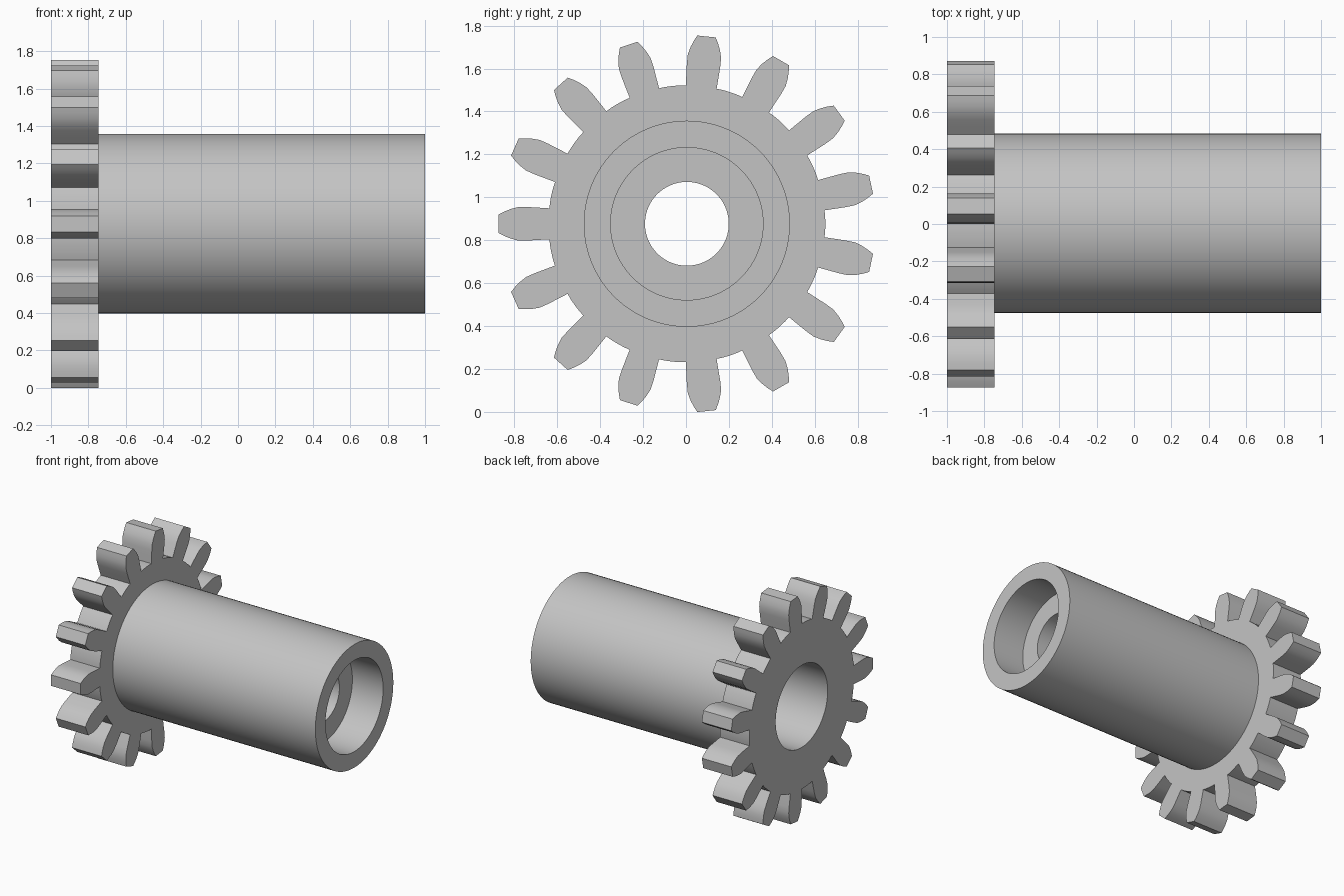
import bpy, bmesh, math
from mathutils import Vector

if "Cube" in bpy.data.objects:
    bpy.data.objects.remove(bpy.data.objects["Cube"])

AXIS_Y, AXIS_Z = 0.004, 0.877
TEETH, SEGMENTS = 15, 96
BORE, ROOT = 0.32, 0.645
GEAR_BACK, GEAR_FRONT = -1.0, -0.746

grey = bpy.data.materials.new("plain grey")
grey.use_nodes = True
colour = (0.55, 0.55, 0.55, 1)
grey.diffuse_color = colour
grey.node_tree.nodes["Principled BSDF"].inputs["Base Color"].default_value = colour


def finish(bm, name):
    """Turn a bmesh into a grey object with smooth curves and sharp edges."""
    bmesh.ops.recalc_face_normals(bm, faces=bm.faces)
    mesh = bpy.data.meshes.new(name)
    bm.to_mesh(mesh)
    bm.free()
    mesh.materials.append(grey)
    obj = bpy.data.objects.new(name, mesh)
    bpy.context.collection.objects.link(obj)
    obj.location = (0, AXIS_Y, AXIS_Z)
    bpy.ops.object.select_all(action="DESELECT")
    obj.select_set(True)
    bpy.context.view_layer.objects.active = obj
    bpy.ops.object.shade_smooth_by_angle(angle=math.radians(20))
    return obj


def polar(x, radius, angle):
    return Vector((x, radius * math.cos(angle), radius * math.sin(angle)))


def loop(bm, points):
    verts = [bm.verts.new(p) for p in points]
    return [bm.edges.new((a, b)) for a, b in zip(verts, verts[1:] + verts[:1])]


# Gear wheel: one tooth flank as (distance from axis, half width), mirrored
flank = [(0.64, 0.072), (0.69, 0.075), (0.74, 0.078), (0.785, 0.078),
         (0.82, 0.069), (0.85, 0.057), (0.877, 0.043)]
tooth = [(r, -w) for r, w in flank] + [(r, w) for r, w in reversed(flank)]
pitch = math.tau / TEETH
root_half = math.atan2(flank[0][1], flank[0][0])

outline = []
for i in range(TEETH):
    centre = math.pi + i * pitch
    out, side = polar(0, 1, centre), polar(0, 1, centre + math.pi / 2)
    outline += [out * r + side * w + Vector((GEAR_BACK, 0, 0)) for r, w in tooth]
    # Root arc up to the next tooth
    for k in range(1, 5):
        step = root_half + (pitch - 2 * root_half) * k / 5
        outline.append(polar(GEAR_BACK, ROOT, centre + step))

circle = [polar(GEAR_BACK, BORE, math.tau * i / SEGMENTS) for i in range(SEGMENTS)]
bm = bmesh.new()
edges = loop(bm, outline) + loop(bm, circle)
bmesh.ops.triangle_fill(bm, edges=edges, use_beauty=True, normal=(-1, 0, 0))
extruded = bmesh.ops.extrude_face_region(bm, geom=bm.faces[:], use_keep_orig=True)
moved = [g for g in extruded["geom"] if isinstance(g, bmesh.types.BMVert)]
bmesh.ops.translate(bm, verts=moved, vec=(GEAR_FRONT - GEAR_BACK, 0, 0))
finish(bm, "gear_wheel")

# Hollow shaft: outer wall, open end, counterbore, inner web and rear bore
profile = [(GEAR_FRONT, 0.48), (1, 0.48), (1, 0.355), (0.735, 0.355),
           (0.735, 0.195), (0.605, 0.195), (0.605, BORE), (GEAR_FRONT, BORE)]
bm = bmesh.new()
rings = [[bm.verts.new(polar(x, r, math.tau * i / SEGMENTS)) for i in range(SEGMENTS)]
         for x, r in profile]
for a, b in zip(rings, rings[1:]):
    for i in range(SEGMENTS):
        j = (i + 1) % SEGMENTS
        bm.faces.new((a[i], a[j], b[j], b[i]))
finish(bm, "hollow_shaft")
